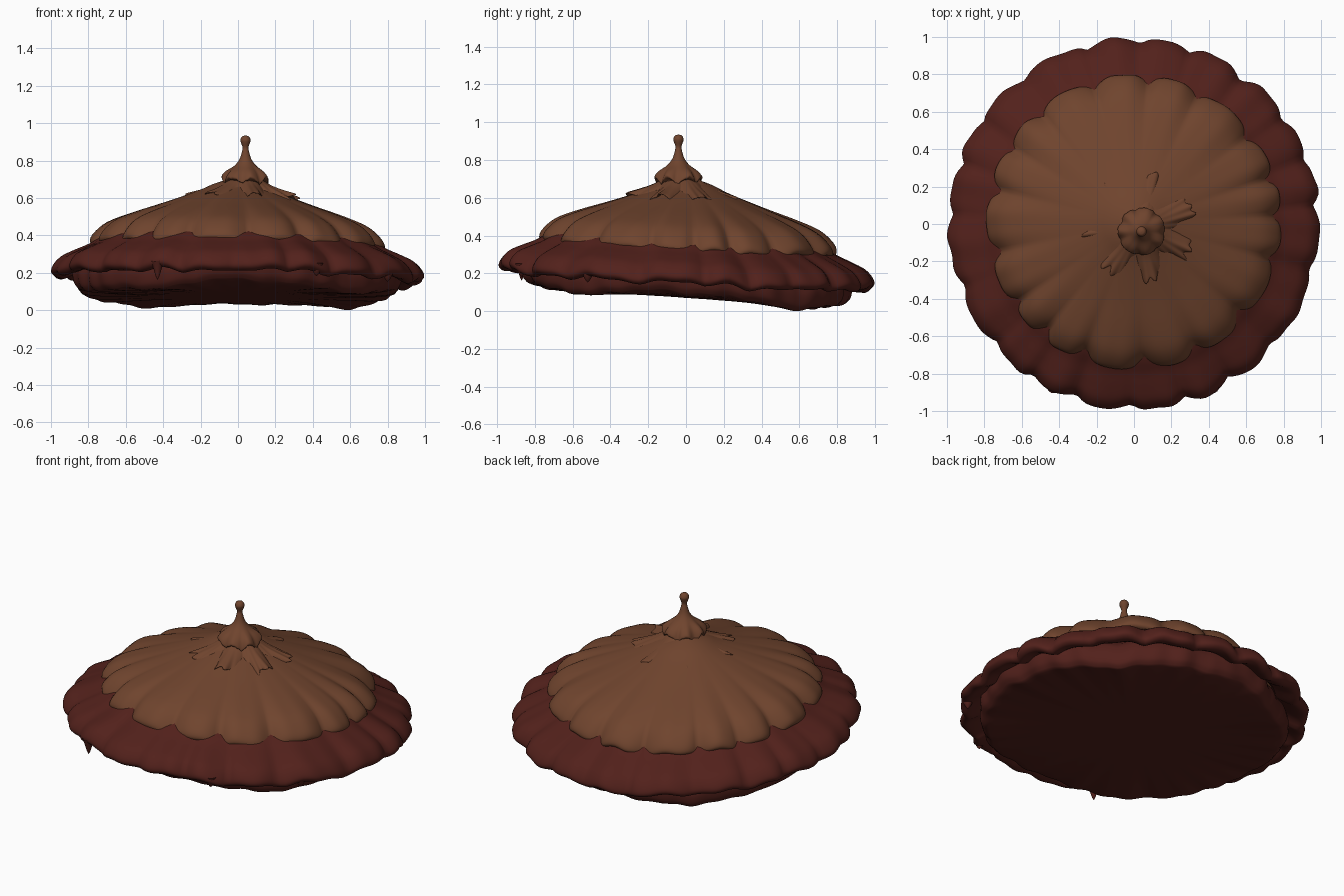
import bpy, bmesh, math, random

if "Cube" in bpy.data.objects:
    bpy.data.objects.remove(bpy.data.objects["Cube"])

SEG = 240


def material(name, rgb):
    m = bpy.data.materials.new(name)
    m.diffuse_color = (*rgb, 1)
    m.use_nodes = True
    m.node_tree.nodes["Principled BSDF"].inputs["Base Color"].default_value = m.diffuse_color
    return m


BROWN = material("brown", (0.16, 0.058, 0.027))
RED = material("dark_red", (0.085, 0.015, 0.011))


def smooth_profile(pts, n=4):
    """Catmull-Rom resampling of a lathe profile."""
    out = []
    for i in range(len(pts) - 1):
        p = [pts[max(i - 1, 0)], pts[i], pts[i + 1], pts[min(i + 2, len(pts) - 1)]]
        for k in range(n):
            t = k / n
            out.append(tuple(0.5 * (2 * b + (c - a) * t + (2 * a - 5 * b + 4 * c - d) * t * t
                                    + (3 * b - a - 3 * c + d) * t ** 3) for a, b, c, d in zip(*p)))
    return out + [pts[-1]]


def ripple(seed, freqs):
    """Smooth seeded noise around the circle, roughly -1..1."""
    rng = random.Random(seed)
    waves = [(f, rng.uniform(0, 6.28)) for f in freqs]
    return lambda t: sum(math.sin(f * t + p) for f, p in waves) / len(waves) * 1.4


def frilled_lathe(name, profile, mat, lobes=0, depth=0.0, rough=0.0, wave=0.0, corner=0.0,
                  tilt=(0.0, 0.0), centre=(0.0, 0.0), seed=1, power=4, seg=SEG):
    """Lathe with scalloped lobes, ragged rim and a slight lean."""
    pts = smooth_profile(profile)
    rmax = max(p[0] for p in pts)
    warp = ripple(seed, (2, 3, 5))
    rag = ripple(seed + 1, (13, 19, 29, 37))
    lift = ripple(seed + 2, (5, 9, 17, 31))
    bm = bmesh.new()
    rings = []
    for r, z in pts:
        w = (max(r, 0) / rmax) ** power
        ring = []
        for i in range(seg):
            t = 2 * math.pi * i / seg
            scallop = 1 - abs(math.sin(lobes * (t + 0.09 * warp(t)) / 2)) if lobes else 0
            rr = max(r, 0.0005) * (1 + w * (rough * rag(t) - depth * scallop ** 1.5))
            x, y = rr * math.cos(t) + centre[0], rr * math.sin(t) + centre[1]
            zz = z + w * wave * lift(t) + corner * math.cos(4 * t) * r / rmax * w
            zz -= w * depth * 0.5 * scallop
            ring.append(bm.verts.new((x, y, zz + tilt[0] * x + tilt[1] * y)))
        rings.append(ring)
    for a, b in zip(rings, rings[1:]):
        for i in range(seg):
            j = (i + 1) % seg
            bm.faces.new((a[i], b[i], b[j], a[j]))
    if pts[-1][0] < 0.01:
        bm.faces.new(rings[-1][::-1])
    if pts[0][0] < 0.01:
        bm.faces.new(rings[0])
    bmesh.ops.recalc_face_normals(bm, faces=bm.faces[:])
    me = bpy.data.meshes.new(name)
    bm.to_mesh(me)
    bm.free()
    me.materials.append(mat)
    for p in me.polygons:
        p.use_smooth = True
    ob = bpy.data.objects.new(name, me)
    bpy.context.collection.objects.link(ob)
    return ob


# Closed underside body, drooping at the diagonals
frilled_lathe("under_body",
              [(0.55, 0.36), (0.82, 0.25), (0.875, 0.19), (0.88, 0.13), (0.86, 0.085),
               (0.80, 0.066), (0.5, 0.06), (0.2, 0.06), (0, 0.06)],
              RED, lobes=9, depth=0.02, rough=0.01, wave=0.012, corner=0.025,
              tilt=(-0.005, -0.07), seed=11)

# Wide red lower skirt with scalloped rim
frilled_lathe("lower_skirt",
              [(0.45, 0.47), (0.70, 0.38), (0.80, 0.325), (0.88, 0.29), (0.95, 0.255),
               (0.99, 0.21), (0.995, 0.175), (0.96, 0.155), (0.90, 0.175), (0.84, 0.21)],
              RED, lobes=20, depth=0.035, rough=0.008, wave=0.015,
              tilt=(-0.02, -0.055), seed=5)

# Brown upper dome with broad petals
frilled_lathe("upper_dome",
              [(0, 0.70), (0.12, 0.665), (0.22, 0.62), (0.40, 0.555), (0.58, 0.495),
               (0.70, 0.445), (0.77, 0.385), (0.79, 0.34), (0.76, 0.32), (0.68, 0.34)],
              BROWN, lobes=17, depth=0.055, rough=0.004, wave=0.01,
              tilt=(-0.02, -0.05), centre=(0.0, 0.01), seed=23)

# Torn collar lying on the dome
frilled_lathe("torn_collar",
              [(0.09, 0.69), (0.16, 0.652), (0.23, 0.626), (0.28, 0.61), (0.285, 0.602), (0.25, 0.604)],
              BROWN, lobes=7, depth=0.22, rough=0.09, wave=0.006,
              tilt=(-0.02, -0.05), centre=(0.035, -0.02), seed=8, power=3)

# Finial: flared cap, thin neck and round knob
frilled_lathe("finial",
              [(0.095, 0.64), (0.095, 0.68), (0.12, 0.69), (0.127, 0.705), (0.105, 0.73),
               (0.06, 0.76), (0.032, 0.795), (0.018, 0.84), (0.016, 0.86), (0.025, 0.885),
               (0.027, 0.90), (0.018, 0.917), (0, 0.922)],
              BROWN, lobes=7, depth=0.08, rough=0.015, wave=0.006,
              centre=(0.04, -0.04), seed=3, seg=64)

# Drips hanging from the skirt rim
for x, y, z, h in [(-0.43, -0.87, 0.21, 0.10), (0.42, -0.87, 0.20, 0.05), (0.80, -0.52, 0.17, 0.05)]:
    frilled_lathe("rim_drip", [(0.035, z + 0.04), (0.022, z), (0.01, z - h * 0.4), (0, z - h * 0.6)],
                  RED, centre=(x, y), seg=16)

# Seat everything on the floor
low = min(v.co.z for o in bpy.data.objects for v in o.data.vertices)
for o in bpy.data.objects:
    for v in o.data.vertices:
        v.co.z -= low
